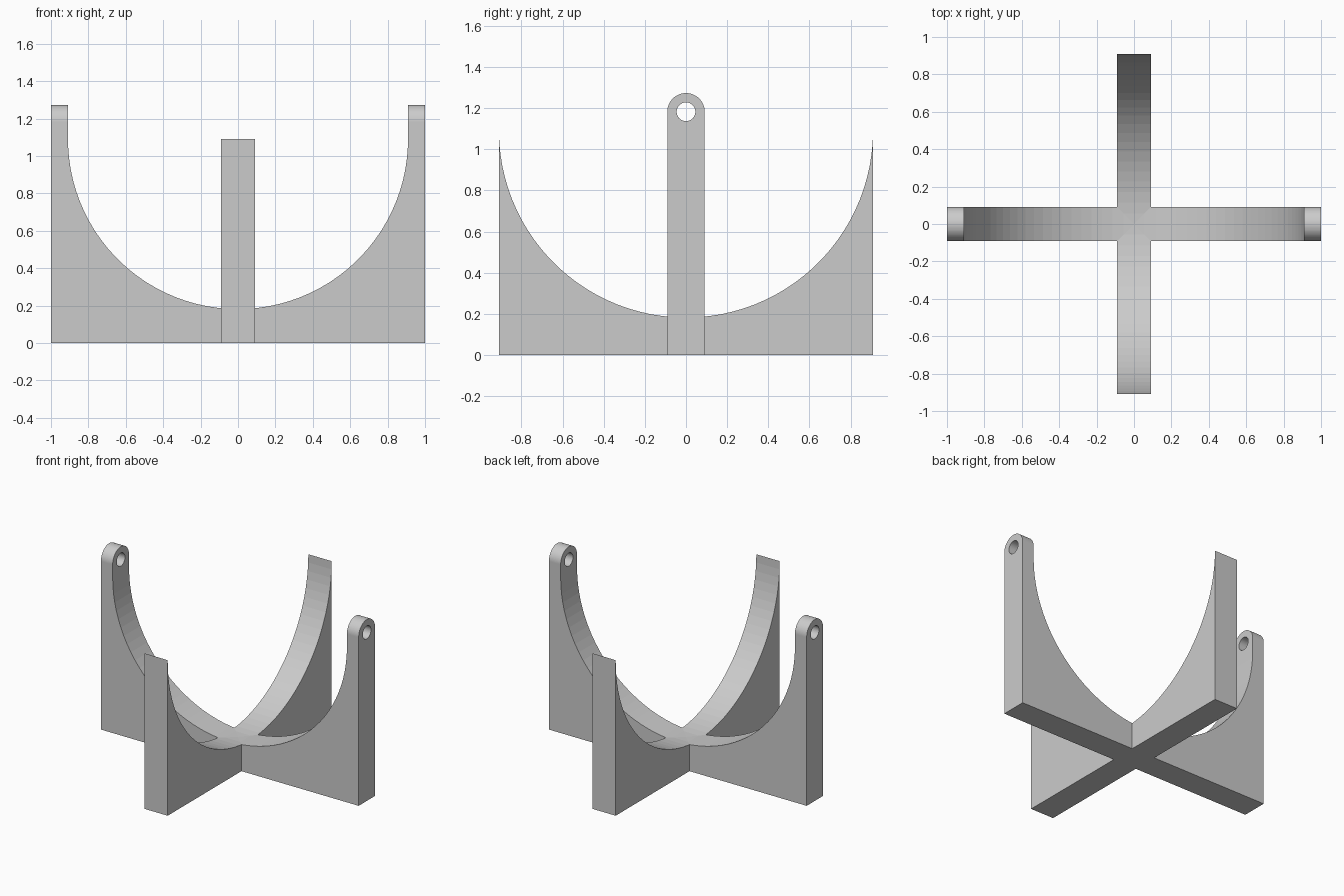
import bpy, bmesh
from math import sin, cos, pi
from mathutils import Vector

if "Cube" in bpy.data.objects:
    bpy.data.objects.remove(bpy.data.objects["Cube"])

R = 1 / 1.1            # cradle radius
W = 0.1 / 1.1          # half width of the arms, also post thickness
ZC = 1.2 / 1.1         # height of the cradle centre
ZH = 1.3 / 1.1         # height of the pin hole
TOP = ZH + W


def arc(radius, zc, a0, a1, n):
    return [(radius * cos(a0 + (a1 - a0) * i / n), zc + radius * sin(a0 + (a1 - a0) * i / n))
            for i in range(n + 1)]


def prism(name, profile, half, along):
    """Extrude a (horizontal, z) profile from -half to +half along the x or y axis."""
    bm = bmesh.new()
    if along == 'y':
        pts = [(u, -half, z) for u, z in profile]
        step = Vector((0, 2 * half, 0))
    else:
        pts = [(-half, u, z) for u, z in profile]
        step = Vector((2 * half, 0, 0))
    face = bm.faces.new([bm.verts.new(p) for p in pts])
    ext = bmesh.ops.extrude_face_region(bm, geom=[face])['geom']
    bmesh.ops.translate(bm, vec=step, verts=[g for g in ext if isinstance(g, bmesh.types.BMVert)])
    bmesh.ops.recalc_face_normals(bm, faces=bm.faces[:])
    mesh = bpy.data.meshes.new(name)
    bm.to_mesh(mesh)
    bm.free()
    ob = bpy.data.objects.new(name, mesh)
    bpy.context.collection.objects.link(ob)
    return ob


def combine(ob, other, operation):
    mod = ob.modifiers.new(operation.lower(), 'BOOLEAN')
    mod.operation = operation
    mod.solver = 'EXACT'
    mod.object = other
    bpy.context.view_layer.objects.active = ob
    bpy.ops.object.modifier_apply(modifier=mod.name)
    bpy.data.objects.remove(other)


bowl = arc(R, ZC, 0, -pi, 50)

# Side-to-side arm with tall posts
stand = prism("cradle_stand",
              [(-1, 0), (1, 0), (1, TOP), (R, TOP)] + bowl + [(-R, TOP), (-1, TOP)], W, 'y')

# Round the post tops and drill the pin holes
rounding = prism("post_rounding", [(-W, -0.1), (W, -0.1)] + arc(W, ZH, 0, pi, 50), 1.2, 'x')
combine(stand, rounding, 'INTERSECT')
pin = prism("pin_hole", arc(W / 2, ZH, 0, 2 * pi, 64)[:-1], 1.2, 'x')
combine(stand, pin, 'DIFFERENCE')

# Front-to-back arm, running out to a thin edge at each end
cross_arm = prism("cross_arm", [(-R, 0), (R, 0)] + bowl, W, 'x')
combine(stand, cross_arm, 'UNION')
